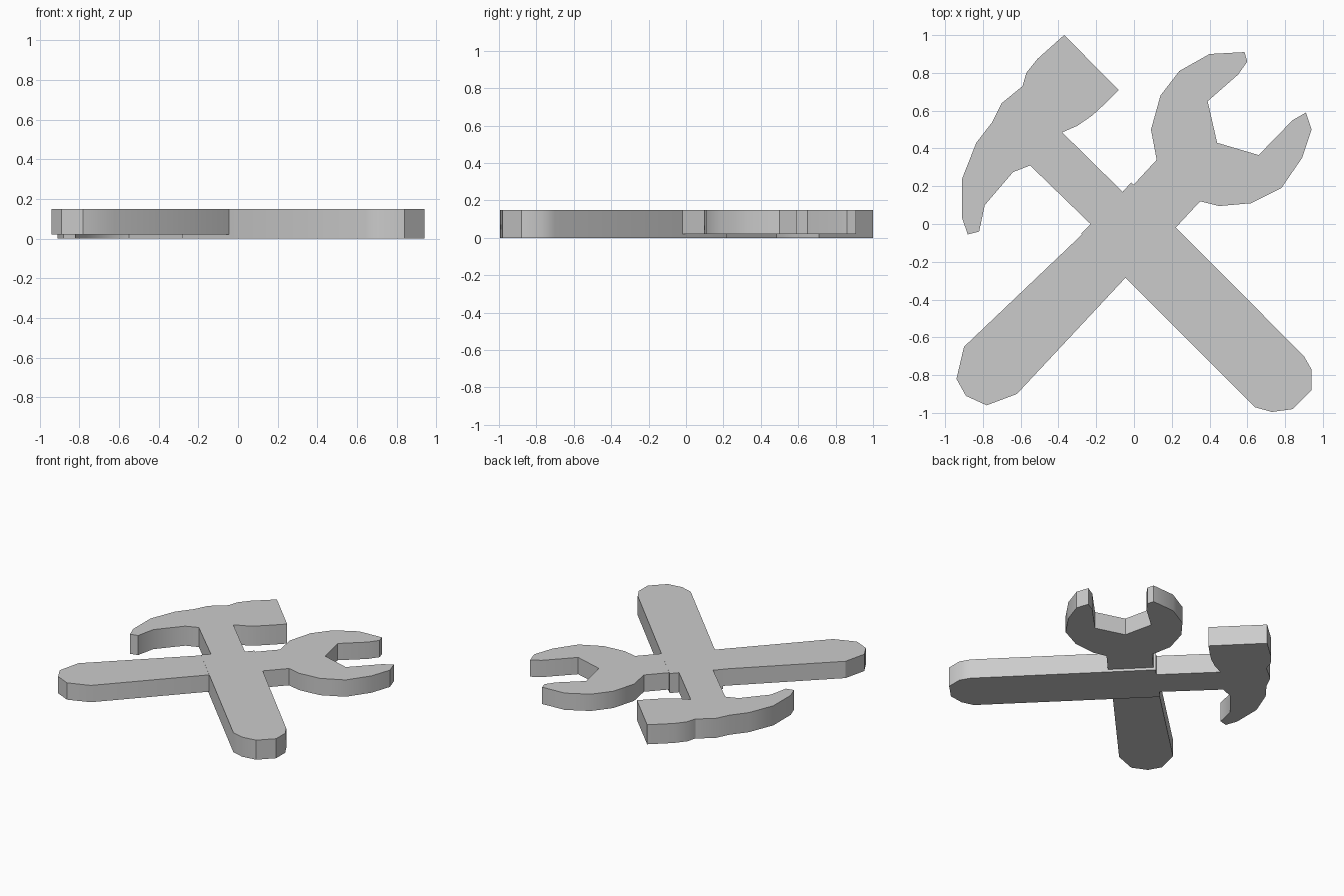
import bpy
import bmesh
from math import radians

default_cube = bpy.data.objects.get("Cube")
if default_cube:
    bpy.data.objects.remove(default_cube, do_unlink=True)

# One plain grey for everything
grey = bpy.data.materials.new("light_grey")
grey.use_nodes = True
colour = (0.6, 0.6, 0.6, 1)
grey.diffuse_color = colour
grey.node_tree.nodes["Principled BSDF"].inputs["Base Color"].default_value = colour


def extrude_outline(name, outline, bottom, top):
    """Make a flat solid from a closed outline between two heights."""
    bm = bmesh.new()
    base = bm.faces.new([bm.verts.new((x, y, bottom)) for x, y in outline])
    extruded = bmesh.ops.extrude_face_region(bm, geom=[base])
    raised = [item for item in extruded["geom"]
              if isinstance(item, bmesh.types.BMVert)]
    bmesh.ops.translate(bm, verts=raised, vec=(0, 0, top - bottom))
    if base.is_valid is False or len(base.link_loops if hasattr(base, "link_loops") else base.loops) == 0:
        raise RuntimeError("outline could not be extruded")
    # Close the underside if the extrusion left it open
    open_edges = [edge for edge in bm.edges if edge.is_boundary]
    if open_edges:
        bmesh.ops.holes_fill(bm, edges=open_edges, sides=0)
    bmesh.ops.recalc_face_normals(bm, faces=bm.faces[:])
    mesh = bpy.data.meshes.new(name)
    bm.to_mesh(mesh)
    bm.free()
    mesh.materials.append(grey)
    part = bpy.data.objects.new(name, mesh)
    bpy.context.collection.objects.link(part)
    # Soft shading round the curves, crisp rims and corners
    bpy.ops.object.select_all(action="DESELECT")
    part.select_set(True)
    bpy.context.view_layer.objects.active = part
    bpy.ops.object.shade_smooth_by_angle(angle=radians(30))
    return part


# Hammer: striking face, claw, then the stepped shaft and rounded grip
striking_head = [(-.38, .485), (-.3, .52), (-.22, .575), (-.15, .64),
                 (-.08, .71), (-.37, 1), (-.51, .875), (-.57, .8), (-.59, .73)]
claw = [(-.7, .64), (-.75, .54), (-.835, .43), (-.91, .24), (-.91, .03),
        (-.88, -.055), (-.82, -.04), (-.79, .1), (-.64, .275), (-.55, .31)]
left_step = [(-.23, 0), (-.28, -.05)]
grip_end = [(.64, -.97), (.73, -.995), (.84, -.98),
            (.94, -.88), (.94, -.77), (.9, -.7)]
right_step = [(-.015, .22), (-.06, .17)]
extrude_outline("hammer",
                striking_head + claw + left_step + grip_end + right_step,
                bottom=0, top=.15)

# Wrench: tapered handle, lower jaw, open mouth and upper jaw
handle_end = [(-.9, -.65), (-.94, -.82), (-.89, -.91), (-.78, -.96), (-.62, -.9)]
neck_right = [(-.05, -.29), (.22, -.02), (.35, .12)]
lower_jaw = [(.45, .095), (.62, .11), (.78, .19), (.89, .35),
             (.94, .5), (.91, .59), (.84, .55)]
mouth = [(.66, .365), (.44, .43), (.39, .65)]
upper_jaw = [(.55, .79), (.6, .86), (.585, .91), (.4, .9),
             (.24, .81), (.14, .68), (.09, .5)]
neck_left = [(.12, .34), (0, .21), (-.28, -.06)]
extrude_outline("wrench",
                handle_end + neck_right + lower_jaw + mouth + upper_jaw + neck_left,
                bottom=.02, top=.149)
